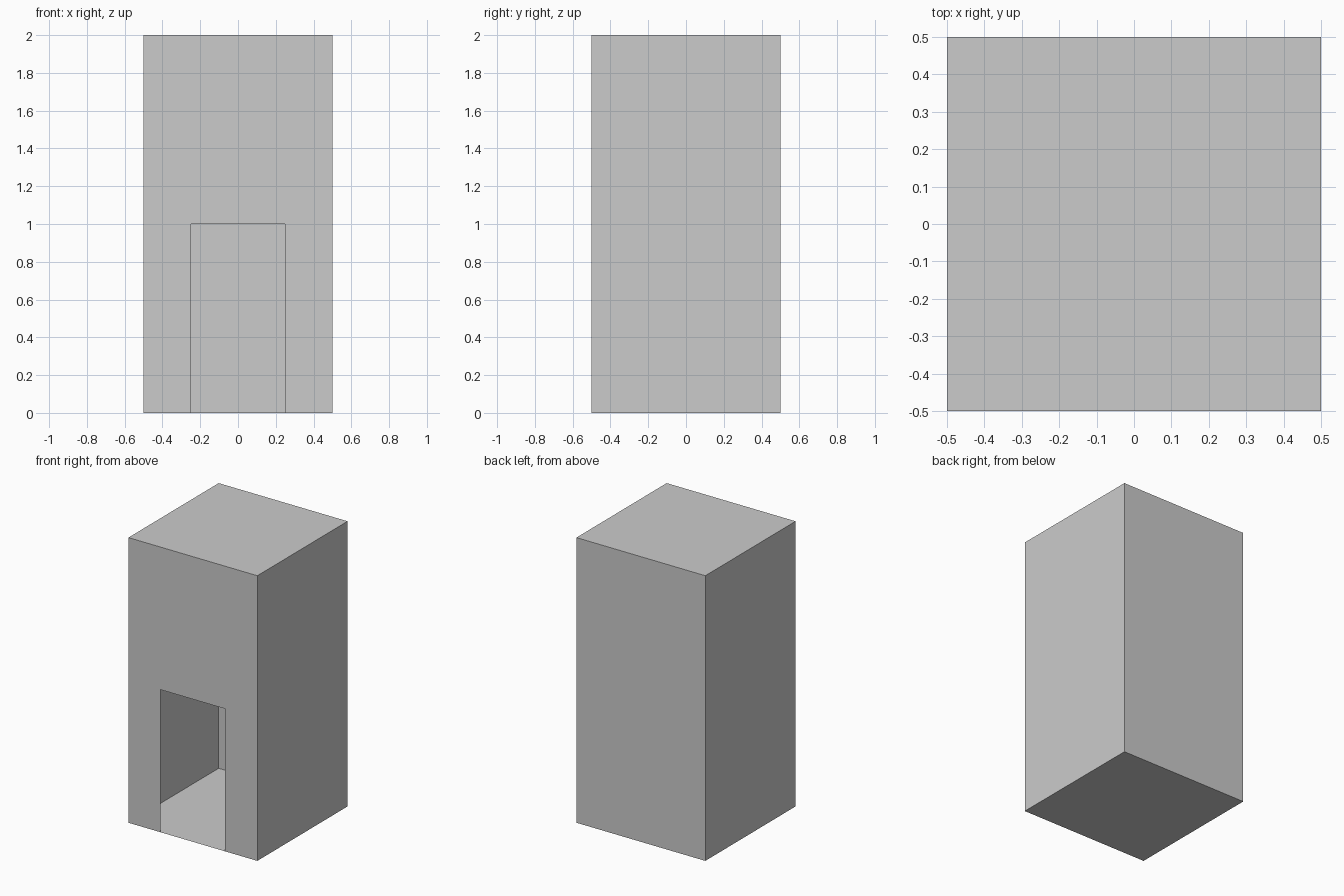
import bpy
import bmesh

if "Cube" in bpy.data.objects:
    bpy.data.objects.remove(bpy.data.objects["Cube"])

W, H = 0.5, 2.0      # half width, height
DW, DH = 0.25, 1.0   # doorway half width, height

bm = bmesh.new()

# Hollow thin-walled shell: a box without its front face
bmesh.ops.create_cube(bm, size=1.0)
for v in bm.verts:
    v.co.z = (v.co.z + 0.5) * H
bm.normal_update()
front = [f for f in bm.faces if f.normal.y < -0.9]
bmesh.ops.delete(bm, geom=front, context='FACES_ONLY')

# Front wall as an outline running around the open doorway
outline = [(-W, 0), (-DW, 0), (-DW, DH), (DW, DH), (DW, 0), (W, 0), (W, H), (-W, H)]
bm.faces.new([bm.verts.new((x, -W, z)) for x, z in outline])
bmesh.ops.remove_doubles(bm, verts=bm.verts[:], dist=0.0001)

mesh = bpy.data.meshes.new("tower_shell")
bm.to_mesh(mesh)
bm.free()
tower = bpy.data.objects.new("tower_shell", mesh)
bpy.context.collection.objects.link(tower)
